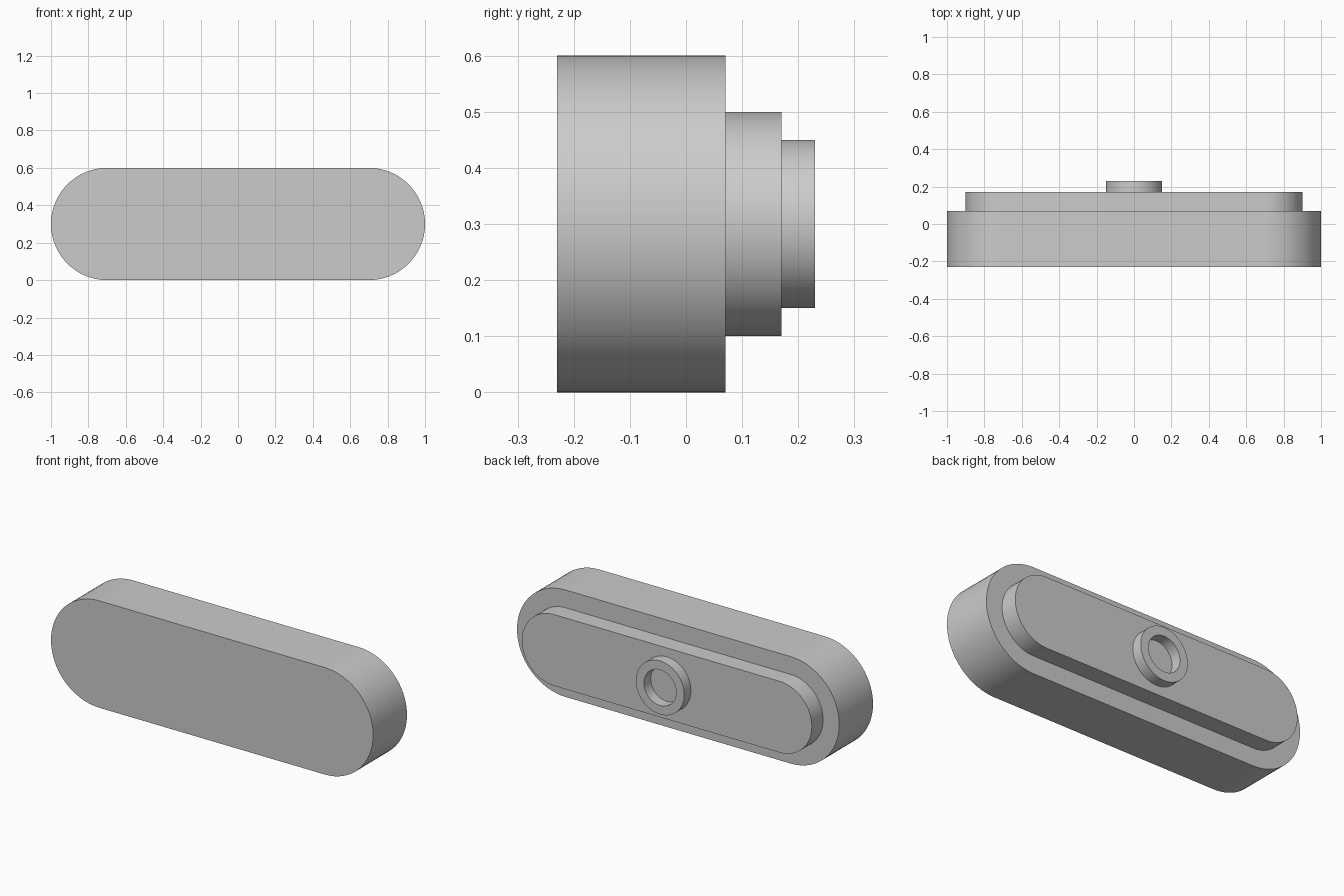
import bpy, bmesh, math

cube = bpy.data.objects.get("Cube")
if cube:
    bpy.data.objects.remove(cube, do_unlink=True)

CENTRE_Z = 0.3

grey = bpy.data.materials.new("plain_grey")
grey.use_nodes = True
colour = (0.6, 0.6, 0.6, 1)
grey.diffuse_color = colour
grey.node_tree.nodes["Principled BSDF"].inputs["Base Color"].default_value = colour


def finish(name, bm):
    bmesh.ops.recalc_face_normals(bm, faces=bm.faces)
    mesh = bpy.data.meshes.new(name)
    bm.to_mesh(mesh)
    bm.free()
    mesh.materials.append(grey)
    obj = bpy.data.objects.new(name, mesh)
    bpy.context.collection.objects.link(obj)
    bpy.ops.object.select_all(action="DESELECT")
    obj.select_set(True)
    bpy.context.view_layer.objects.active = obj
    bpy.ops.object.shade_smooth_by_angle(angle=math.radians(30))
    return obj


def rounded_slab(name, half_length, radius, y_front, y_back, steps=32):
    """Slab with semicircular ends, extruded along y."""
    bm = bmesh.new()
    outline = []
    for side in (1, -1):
        for i in range(steps + 1):
            a = math.pi * i / steps - math.pi / 2
            x = side * (half_length - radius + radius * math.cos(a))
            z = CENTRE_Z + side * radius * math.sin(a)
            outline.append(bm.verts.new((x, y_front, z)))
    face = bm.faces.new(outline)
    result = bmesh.ops.extrude_face_region(bm, geom=[face], use_keep_orig=True)
    moved = [v for v in result["geom"] if isinstance(v, bmesh.types.BMVert)]
    bmesh.ops.translate(bm, verts=moved, vec=(0, y_back - y_front, 0))
    return finish(name, bm)


def ring(name, outer, inner, y_front, y_back, steps=64):
    """Rectangular section swept around the y axis."""
    bm = bmesh.new()
    section = [(outer, y_front), (outer, y_back), (inner, y_back), (inner, y_front)]
    loops = []
    for i in range(steps):
        a = math.tau * i / steps
        loops.append([bm.verts.new((r * math.cos(a), y, CENTRE_Z + r * math.sin(a)))
                      for r, y in section])
    for i, here in enumerate(loops):
        after = loops[(i + 1) % steps]
        for j in range(4):
            k = (j + 1) % 4
            bm.faces.new((here[j], here[k], after[k], after[j]))
    return finish(name, bm)


# Main block, raised back plate and round collar
rounded_slab("main_body", 1.0, 0.3, -0.23, 0.07)
rounded_slab("back_plate", 0.9, 0.2, 0.07, 0.17)
ring("back_collar", 0.15, 0.1, 0.17, 0.23)
